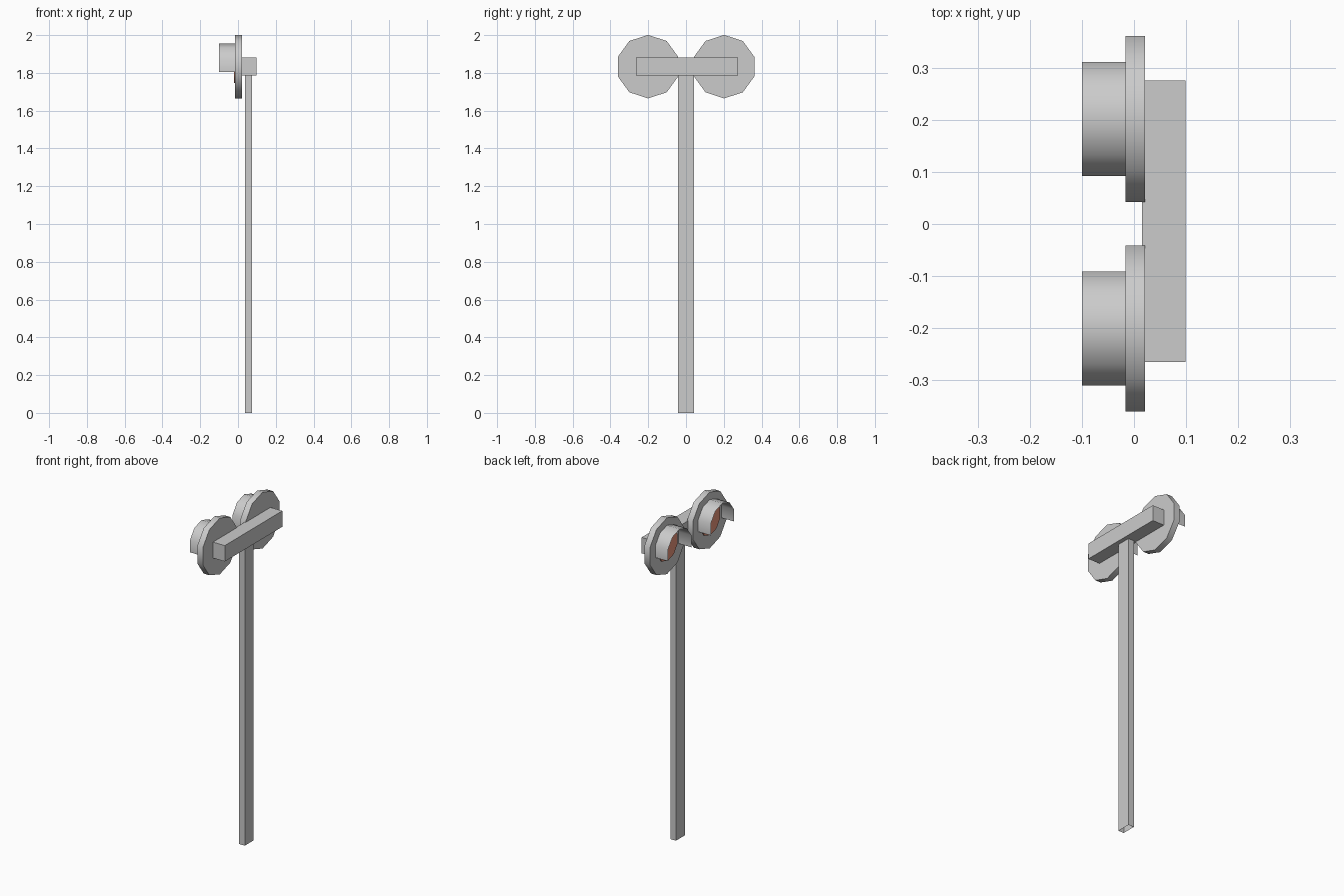
import bpy, bmesh
from math import radians, cos, sin

if "Cube" in bpy.data.objects:
    bpy.data.objects.remove(bpy.data.objects["Cube"])

SIDES = 10


def finish(name, bm, smooth=False):
    bmesh.ops.recalc_face_normals(bm, faces=bm.faces)
    mesh = bpy.data.meshes.new(name)
    bm.to_mesh(mesh)
    bm.free()
    obj = bpy.data.objects.new(name, mesh)
    bpy.context.collection.objects.link(obj)
    if smooth:
        bpy.ops.object.select_all(action='DESELECT')
        obj.select_set(True)
        bpy.context.view_layer.objects.active = obj
        bpy.ops.object.shade_smooth_by_angle(angle=radians(40))
    return obj


def box(name, lo, hi, open_ends=False):
    bm = bmesh.new()
    bmesh.ops.create_cube(bm, size=1)
    for v in bm.verts:
        v.co = [(a + b) / 2 + c * (b - a) for a, b, c in zip(lo, hi, v.co)]
    if open_ends:
        bm.normal_update()
        ends = [f for f in bm.faces if abs(f.normal.z) > 0.9]
        bmesh.ops.delete(bm, geom=ends, context='FACES_ONLY')
    return finish(name, bm)


def round_part(name, x0, x1, y, z, r, start=18, steps=SIDES, closed=True):
    """Decagonal drum along x, or an open arc sheet when not closed."""
    bm = bmesh.new()
    count = steps if closed else steps + 1
    rings = []
    for x in (x0, x1):
        angles = [radians(start + 36 * i) for i in range(count)]
        rings.append([bm.verts.new((x, y + r * cos(a), z + r * sin(a))) for a in angles])
    a, b = rings
    for i in range(steps):
        j = (i + 1) % count
        bm.faces.new((a[i], a[j], b[j], b[i]))
    if closed:
        bm.faces.new(a)
        bm.faces.new(b)
    return finish(name, bm, smooth=True)


# Hollow post and the crossbar on top
box("post", (0.037, -0.042, 0), (0.074, 0.042, 1.79), open_ends=True)
box("crossbar", (0.015, -0.266, 1.787), (0.099, 0.276, 1.882))

red = bpy.data.materials.new("lens_red")
red.diffuse_color = (0.8, 0.3, 0.2, 1)
red.use_nodes = True
red.node_tree.nodes["Principled BSDF"].inputs["Base Color"].default_value = red.diffuse_color

# Two signal lamps: backing disc, lens and hood open underneath
for side, y in (("left", -0.201), ("right", 0.202)):
    round_part(side + "_backing_disc", -0.016, 0.021, y, 1.833, 0.168)
    lens = round_part(side + "_lens", -0.021, -0.010, y, 1.8415, 0.096)
    lens.data.materials.append(red)
    round_part(side + "_hood", -0.10, -0.014, y, 1.8415, 0.115,
               start=-18, steps=6, closed=False)
